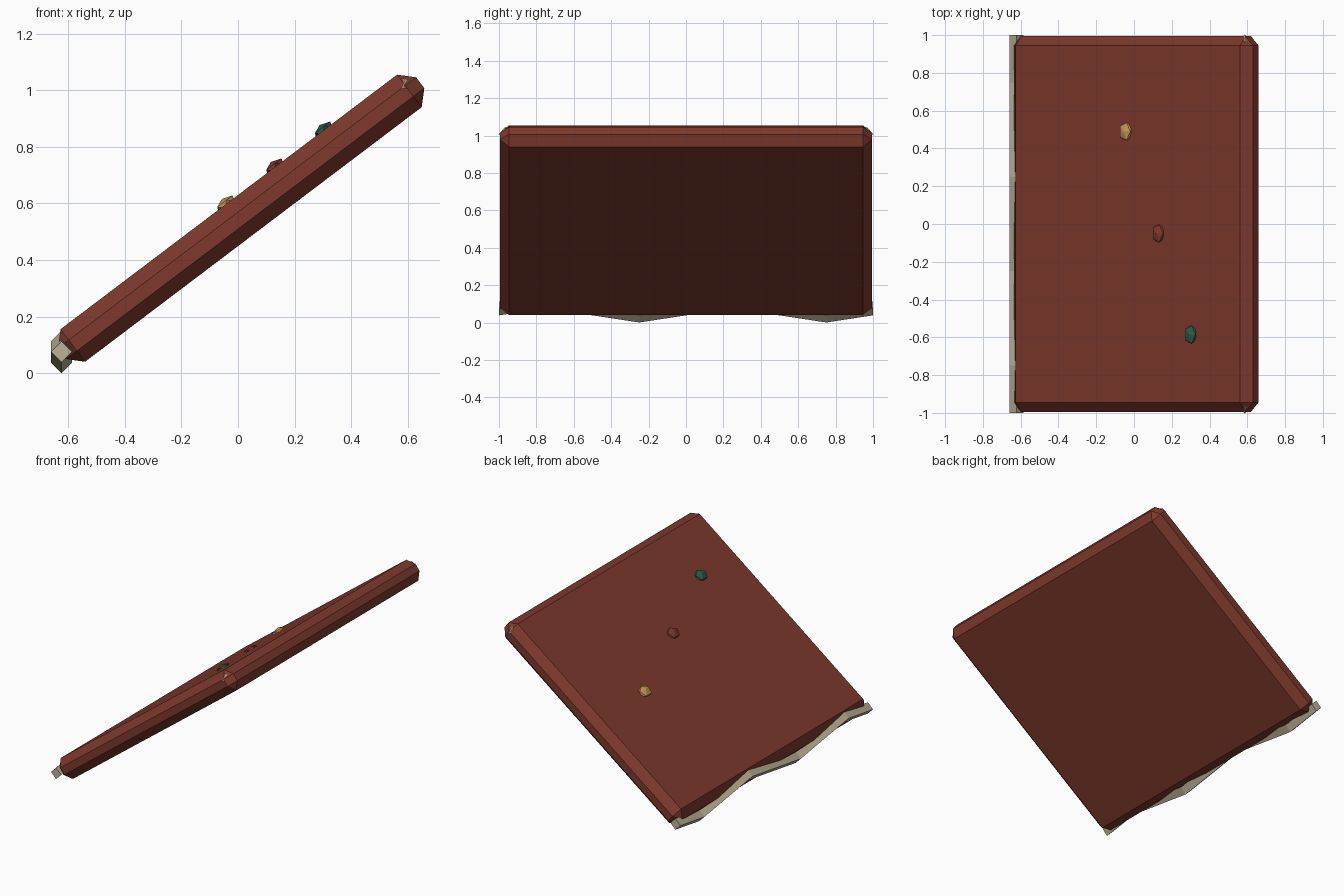
import bpy, bmesh, math
from mathutils import Matrix, Vector

cube = bpy.data.objects.get("Cube")
if cube:
    bpy.data.objects.remove(cube, do_unlink=True)

PITCH = math.radians(37.1)
SLAB_CENTRE = Vector((0.011, 0, 0.548))
LENGTH, WIDTH, THICK = 1.586, 1.988, 0.144
TILT = Matrix.Translation(SLAB_CENTRE) @ Matrix.Rotation(-PITCH, 4, 'Y')


def material(name, rgb):
    mat = bpy.data.materials.new(name)
    mat.use_nodes = True
    mat.diffuse_color = (*rgb, 1)
    mat.node_tree.nodes["Principled BSDF"].inputs["Base Color"].default_value = (*rgb, 1)
    return mat


def make(name, bm, mat):
    bmesh.ops.recalc_face_normals(bm, faces=bm.faces)
    mesh = bpy.data.meshes.new(name)
    bm.to_mesh(mesh)
    bm.free()
    mesh.materials.append(mat)
    obj = bpy.data.objects.new(name, mesh)
    bpy.context.collection.objects.link(obj)
    return obj


red = material("brick_red", (0.205, 0.04, 0.025))
bone = material("bone", (0.51, 0.44, 0.31))
tan = material("ochre", (0.55, 0.30, 0.09))
green = material("deep_green", (0.025, 0.105, 0.065))

# Tilted slab with chamfered edges
bm = bmesh.new()
bmesh.ops.create_cube(bm, size=1, matrix=Matrix.Diagonal((LENGTH, WIDTH, THICK, 1)))
slab = make("roof_slab", bm, red)
slab.matrix_world = TILT
bevel = slab.modifiers.new("chamfer", 'BEVEL')
bevel.width, bevel.segments = 0.048, 1

# Wavy square trim along the lower edge
bm = bmesh.new()
rings = []
for i in range(9):
    y = -1 + i / 4
    z = 0.076 + 0.038 * math.sin(i * math.pi / 2)
    rings.append([bm.verts.new((-0.623 + 0.037 * math.cos(k * math.pi / 2), y,
                                z + 0.037 * math.sin(k * math.pi / 2))) for k in range(4)])
for a, b in zip(rings, rings[1:]):
    for k in range(4):
        n = (k + 1) % 4
        bm.faces.new((a[k], a[n], b[n], b[k]))
bm.faces.new(rings[0])
bm.faces.new(rings[-1])
make("wavy_eave_trim", bm, bone)

# Faceted studs lying on the upper face
for name, x, y, mat in (("ochre_stud", -0.043, 0.49, tan),
                        ("red_stud", 0.13, -0.05, red),
                        ("green_stud", 0.302, -0.585, green)):
    bm = bmesh.new()
    bmesh.ops.create_icosphere(bm, subdivisions=1, radius=1,
                               matrix=Matrix.Diagonal((0.042, 0.055, 0.023, 1)))
    stud = make(name, bm, mat)
    # distance along the slope whose point on the upper face has this x
    along = (x - SLAB_CENTRE.x + math.sin(PITCH) * THICK / 2) / math.cos(PITCH)
    stud.matrix_world = TILT @ Matrix.Translation((along, y, THICK / 2))

# Small spikes breaking through the two upper corners
for side, label in ((-1, "front"), (1, "back")):
    bm = bmesh.new()
    bmesh.ops.create_cone(bm, cap_ends=True, segments=4, radius1=0.036, radius2=0,
                          depth=0.04)
    spike = make(label + "_corner_spike", bm, bone)
    spike.location = (0.587, side * 0.967, 1.026)
